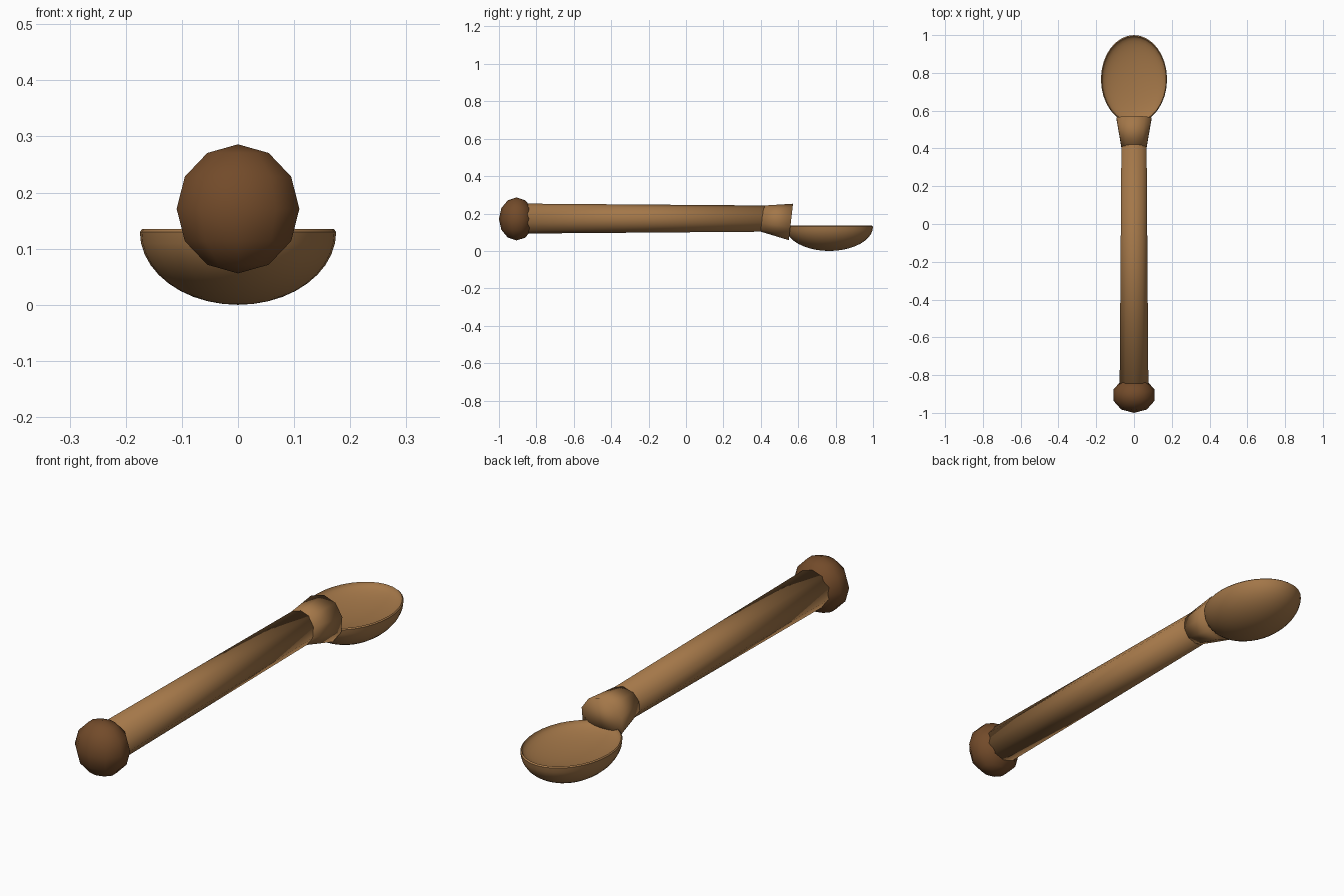
import bpy, bmesh
from math import sin, cos, pi, radians
from mathutils import Matrix

cube = bpy.data.objects.get("Cube")
if cube:
    bpy.data.objects.remove(cube, do_unlink=True)


def material(name, rgb):
    m = bpy.data.materials.new(name)
    m.use_nodes = True
    m.diffuse_color = (*rgb, 1)
    m.node_tree.nodes["Principled BSDF"].inputs["Base Color"].default_value = (*rgb, 1)
    return m


wood = material("light wood", (0.37, 0.185, 0.066))
dark_wood = material("dark wood", (0.17, 0.07, 0.023))


def lathe(name, profile, sides, mat, place, sharp=None):
    """Turn (radius, height) points about local z, cap the open ends, then place."""
    bm = bmesh.new()
    rings = []
    for r, h in profile:
        ring = []
        for i in range(sides):
            a = 2 * pi * i / sides
            ring.append(bm.verts.new((r * sin(a), r * cos(a), h)))
        rings.append(ring)
    for low, high in zip(rings, rings[1:]):
        for i in range(sides):
            j = (i + 1) % sides
            bm.faces.new((low[i], low[j], high[j], high[i]))
    for ring, (r, h) in zip((rings[0], rings[-1]), (profile[0], profile[-1])):
        if r > 0.001:
            bm.faces.new(ring)
    bmesh.ops.remove_doubles(bm, verts=bm.verts, dist=0.0001)
    bmesh.ops.transform(bm, matrix=place, verts=bm.verts)
    bmesh.ops.recalc_face_normals(bm, faces=bm.faces)
    mesh = bpy.data.meshes.new(name)
    bm.to_mesh(mesh)
    bm.free()
    mesh.materials.append(mat)
    obj = bpy.data.objects.new(name, mesh)
    bpy.context.collection.objects.link(obj)
    bpy.ops.object.select_all(action='DESELECT')
    obj.select_set(True)
    bpy.context.view_layer.objects.active = obj
    if sharp:
        bpy.ops.object.shade_smooth_by_angle(angle=radians(sharp))
    else:
        bpy.ops.object.shade_smooth()
    return obj


def along_y(y, z, tilt=0):
    return Matrix.Translation((0, y, z)) @ Matrix.Rotation(radians(-90 - tilt), 4, 'X')


# Tapered handle
lathe("handle", [(0.08, 0), (0.07, 1.28)], 10, wood, along_y(-0.86, 0.175))

# Flared neck, dipping toward the bowl
lathe("neck", [(0.07, 0), (0.098, 0.156)], 10, wood, along_y(0.406, 0.175, 6.6))

# Flattened end knob
knob = [(sin(pi * k / 6), -cos(pi * k / 6)) for k in range(7)]
lathe("end_knob", knob, 10, dark_wood,
      Matrix.Translation((0, -0.906, 0.173)) @ Matrix.Diagonal((0.115, 0.094, 0.115, 1)))

# Oval bowl: round underside, thin rim and shallow hollow
steps = 10
angles = [pi / 2 * k / steps for k in range(steps + 1)]
under = [(sin(a), -0.13 * cos(a)) for a in angles]
hollow = [(0.975 * sin(a), 0.005 - 0.045 * cos(a)) for a in reversed(angles)]
lathe("bowl", under + hollow, 32, wood,
      Matrix.Translation((0, 0.766, 0.132)) @ Matrix.Diagonal((0.175, 0.234, 1, 1)), 40)

# Rest the underside on the ground
bpy.context.view_layer.update()
low = min(v.co.z for v in bpy.data.objects["bowl"].data.vertices)
for part in ("handle", "neck", "end_knob", "bowl"):
    bpy.data.objects[part].location.z -= low
